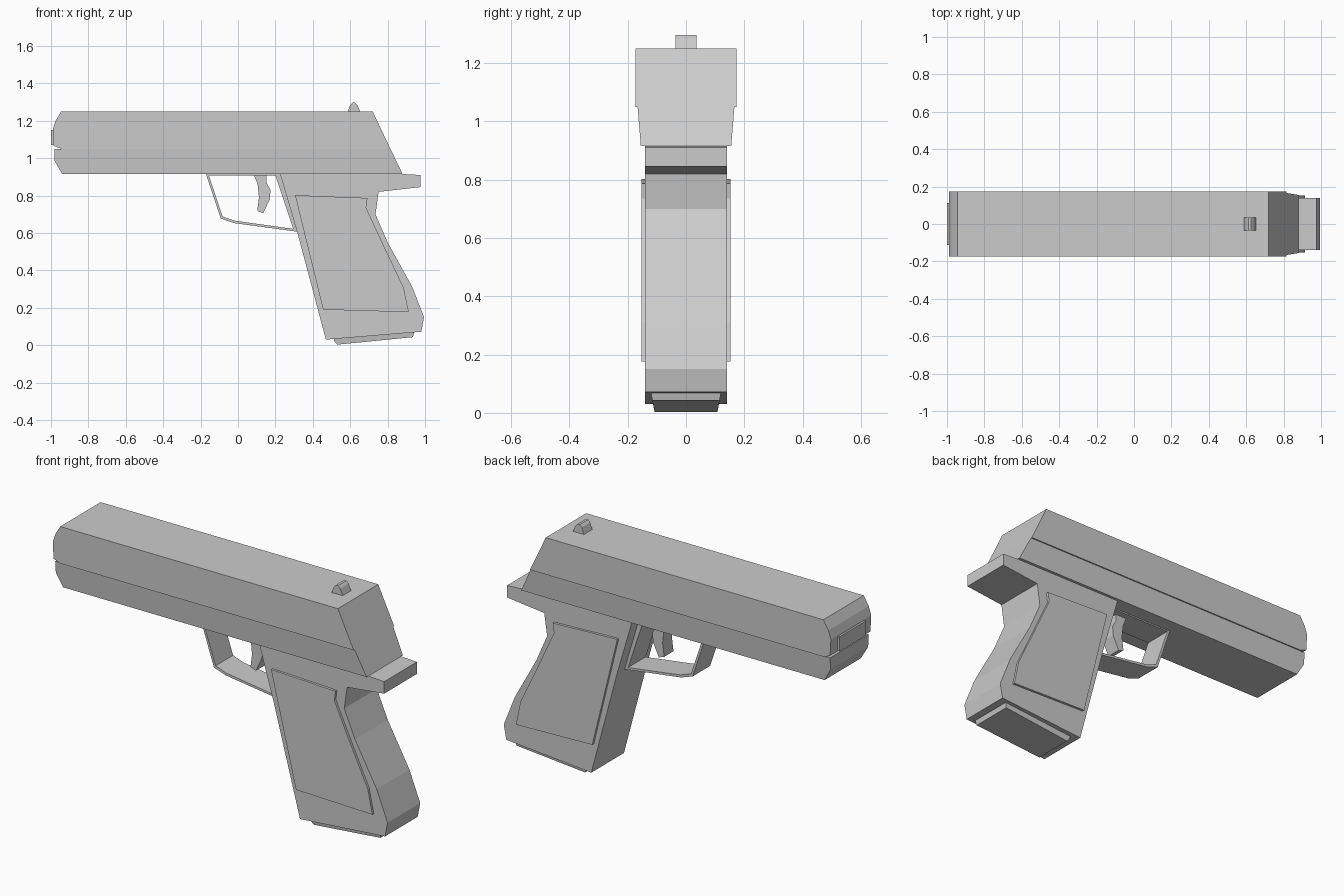
import bpy, bmesh


def prism(name, profile, half, half_bottom=None):
    """Extrude an x-z profile across y; width may taper towards the bottom."""
    half_bottom = half if half_bottom is None else half_bottom
    zs = [z for _, z in profile]
    lo, hi = min(zs), max(zs)
    bm = bmesh.new()
    sides = []
    for s in (-1, 1):
        sides.append([bm.verts.new(
            (x, s * (half_bottom + (half - half_bottom) * (z - lo) / (hi - lo)), z))
            for x, z in profile])
    a, b = sides
    bm.faces.new(a)
    bm.faces.new(b[::-1])
    n = len(profile)
    for i in range(n):
        j = (i + 1) % n
        bm.faces.new((a[i], b[i], b[j], a[j]))
    finish(name, bm)


def ring(name, outer, inner, half):
    """Closed band between two matching x-z outlines."""
    bm = bmesh.new()
    loops = [[bm.verts.new((x, y, z)) for x, z in p]
             for p, y in ((outer, -half), (outer, half), (inner, half), (inner, -half))]
    n = len(outer)
    for i in range(n):
        j = (i + 1) % n
        for k in range(4):
            p, q = loops[k], loops[(k + 1) % 4]
            bm.faces.new((p[i], q[i], q[j], p[j]))
    finish(name, bm)


def finish(name, bm):
    bmesh.ops.recalc_face_normals(bm, faces=bm.faces)
    me = bpy.data.meshes.new(name)
    bm.to_mesh(me)
    bm.free()
    bpy.context.collection.objects.link(bpy.data.objects.new(name, me))


# Upper and lower slide
prism("slide_upper", [(-0.945, 1.05), (0.815, 1.05), (0.72, 1.25), (-0.945, 1.25),
                      (-0.975, 1.2), (-0.99, 1.155), (-0.985, 1.065)], 0.173)
prism("slide_lower", [(-0.94, 0.915), (0.88, 0.915), (0.815, 1.05), (-0.98, 1.05),
                      (-0.98, 0.985)], 0.166, 0.155)

# Muzzle block and rear sight
prism("muzzle", [(-1.0, 1.07), (-0.95, 1.07), (-0.95, 1.15), (-1.0, 1.15)], 0.112)
prism("rear_sight", [(0.585, 1.245), (0.655, 1.245), (0.638, 1.285), (0.625, 1.297),
                     (0.612, 1.297), (0.6, 1.285)], 0.036)

# Grip frame with rear tang
prism("grip_frame", [(0.225, 0.915), (0.315, 0.61), (0.47, 0.03), (0.98, 0.072),
                     (0.995, 0.15), (0.93, 0.315), (0.8, 0.55), (0.735, 0.7),
                     (0.752, 0.82), (0.975, 0.845), (0.975, 0.91), (0.88, 0.915)], 0.14)

# Raised side panels
prism("grip_panels", [(0.305, 0.802), (0.455, 0.19), (0.913, 0.177), (0.885, 0.31),
                      (0.78, 0.53), (0.685, 0.735), (0.692, 0.787)], 0.153)

# Magazine base
prism("magazine_base", [(0.51, 0.05), (0.515, 0.02), (0.53, 0.003), (0.935, 0.043),
                        (0.945, 0.08)], 0.122, 0.108)

# Trigger guard and trigger
ring("trigger_guard",
     [(-0.172, 0.917), (-0.092, 0.677), (-0.022, 0.653), (0.315, 0.607), (0.23, 0.917)],
     [(-0.156, 0.908), (-0.082, 0.688), (-0.019, 0.666), (0.295, 0.622), (0.2, 0.908)],
     0.075)
prism("trigger", [(0.082, 0.917), (0.105, 0.86), (0.112, 0.79), (0.103, 0.718),
                  (0.135, 0.706), (0.17, 0.78), (0.174, 0.83), (0.152, 0.87),
                  (0.152, 0.917)], 0.04)
